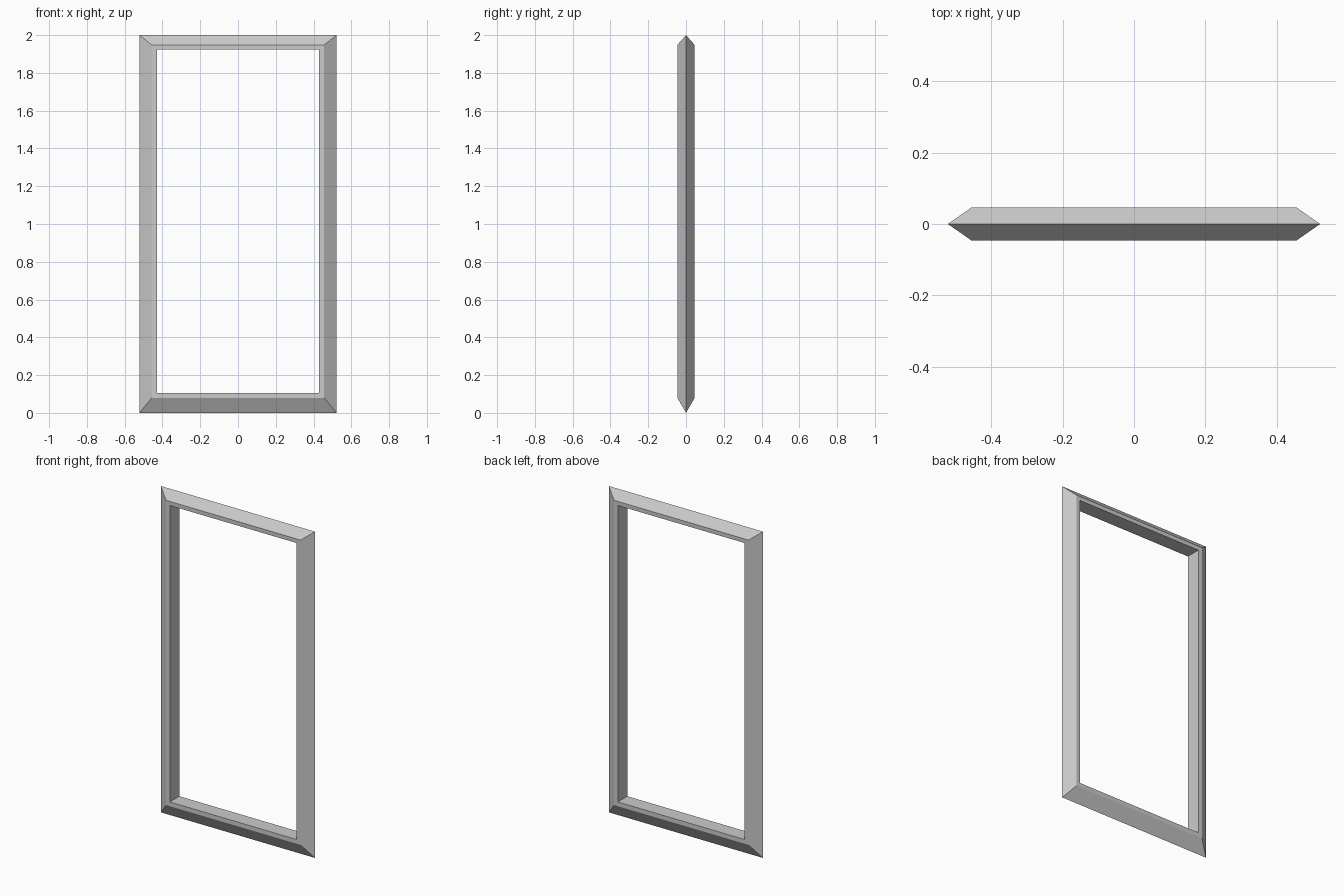
import bpy, bmesh

if "Cube" in bpy.data.objects:
    bpy.data.objects.remove(bpy.data.objects["Cube"])

# Cross-section stations, each a rectangle loop: (half width, bottom z, top z, y)
D = 0.046
stations = [
    (0.43, 0.106, 1.923, -D),    # front lip, inner edge
    (0.456, 0.08, 1.948, -D),    # front lip, outer edge
    (0.522, 0.0, 2.0, 0.0),      # sharp outer ridge
    (0.456, 0.08, 1.948, D),     # back lip, outer edge
    (0.43, 0.106, 1.923, D),     # back lip, inner edge
]

bm = bmesh.new()


def rect_loop(w, z0, z1, y):
    return [bm.verts.new(p) for p in
            ((-w, y, z0), (w, y, z0), (w, y, z1), (-w, y, z1))]


# Bridge the loops all the way round, closing through the opening
loops = [rect_loop(*s) for s in stations]
for a, b in zip(loops, loops[1:] + loops[:1]):
    for i in range(4):
        j = (i + 1) % 4
        bm.faces.new((a[i], a[j], b[j], b[i]))
bmesh.ops.recalc_face_normals(bm, faces=bm.faces)

# Rectangular bevelled frame
mesh = bpy.data.meshes.new("frame")
bm.to_mesh(mesh)
bm.free()
frame = bpy.data.objects.new("frame", mesh)
bpy.context.collection.objects.link(frame)
